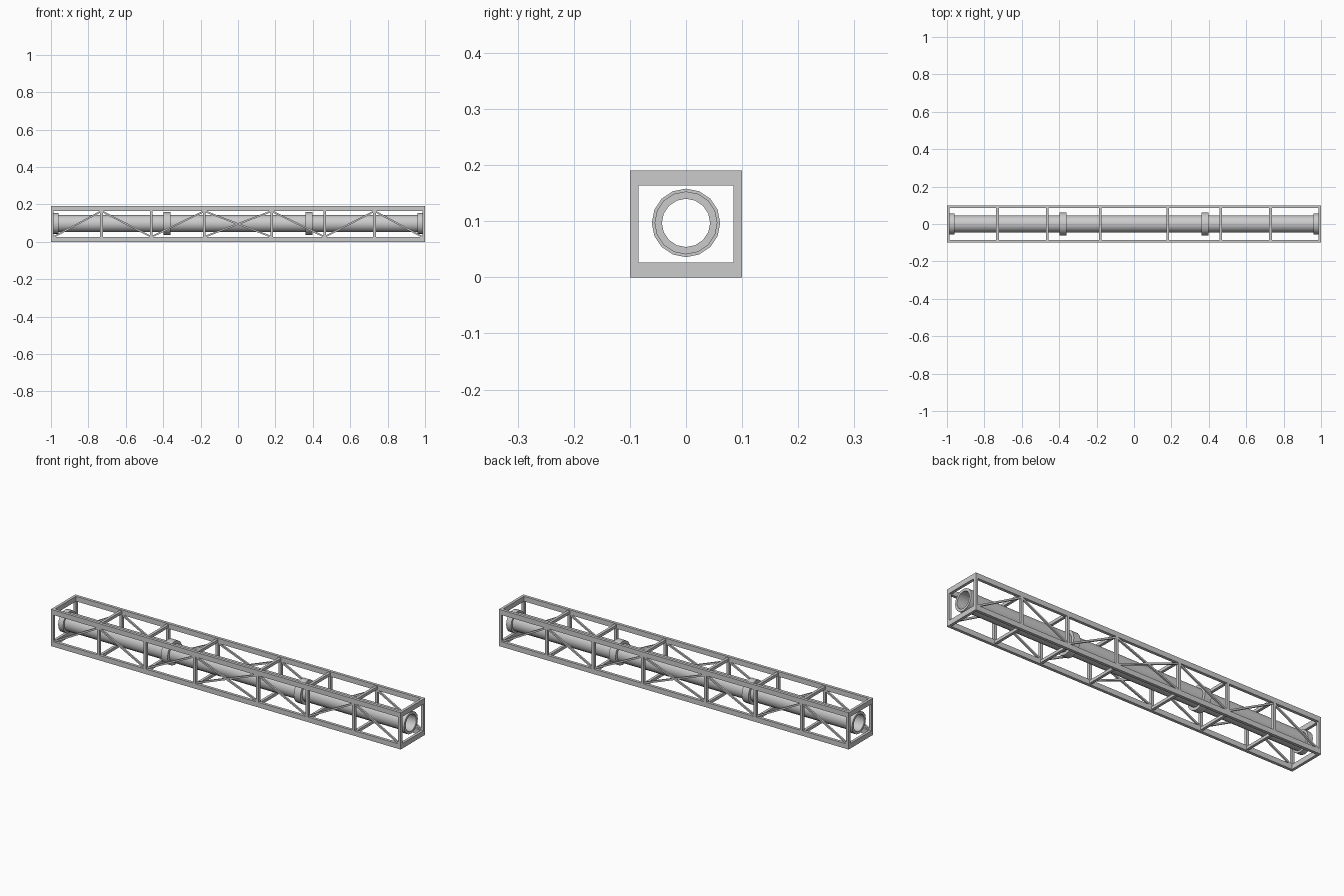
import bpy, bmesh, math
from mathutils import Vector

if "Cube" in bpy.data.objects:
    bpy.data.objects.remove(bpy.data.objects["Cube"])

Z0, Z1 = 0.0, 0.19          # frame bottom / top
CH, CW = 0.026, 0.015       # chord height / width
YC = 0.1 - CW / 2           # side plane of the truss
AX = 0.097                  # pipe axis height


def finish(name, bm, smooth=False):
    bmesh.ops.recalc_face_normals(bm, faces=bm.faces)
    me = bpy.data.meshes.new(name)
    bm.to_mesh(me)
    bm.free()
    ob = bpy.data.objects.new(name, me)
    bpy.context.collection.objects.link(ob)
    if smooth:
        bpy.context.view_layer.objects.active = ob
        ob.select_set(True)
        bpy.ops.object.shade_smooth_by_angle(angle=math.radians(35))
        ob.select_set(False)
    return ob


def box(name, centre, size):
    bm = bmesh.new()
    bmesh.ops.create_cube(bm, size=1)
    for v in bm.verts:
        v.co = Vector([c + a * s for c, a, s in zip(centre, v.co, size)])
    return finish(name, bm)


def brace(name, xa, za, xb, zb, y, t=0.009):
    ob = box(name, (0, 0, 0), (math.hypot(xb - xa, zb - za), t, t))
    ob.location = ((xa + xb) / 2, y, (za + zb) / 2)
    ob.rotation_euler.y = -math.atan2(zb - za, xb - xa)
    return ob


def ring(name, x, length, r_out, r_in, sides=16):
    # closed rectangular section swept round the x axis
    bm = bmesh.new()
    prof = [(x - length / 2, r_out), (x + length / 2, r_out),
            (x + length / 2, r_in), (x - length / 2, r_in)]
    rows = []
    for i in range(sides):
        a = 2 * math.pi * i / sides
        rows.append([bm.verts.new((px, r * math.cos(a), AX + r * math.sin(a)))
                     for px, r in prof])
    for i in range(sides):
        p, q = rows[i], rows[(i + 1) % sides]
        for j in range(4):
            k = (j + 1) % 4
            bm.faces.new((p[j], p[k], q[k], q[j]))
    return finish(name, bm, True)


stations = [-0.73, -0.463, -0.18, 0.18, 0.463, 0.73]
zb, zt = Z0 + CH, Z1 - CH

# long chords
for y in (-YC, YC):
    for label, z in (("bottom", CH / 2), ("top", Z1 - CH / 2)):
        box(label + "_chord", (0, y, z), (2, CW, CH))

# posts and crossbars, with end frames
for x in [-0.993] + stations + [0.993]:
    end = abs(x) > 0.9
    w = 0.014
    for y in (-YC, YC):
        box("post", (x, y, Z1 / 2), (w, CW, zt - zb + 0.004))
    h = CH if end else 0.015
    for label, z in (("bottom", CH / 2), ("top", Z1 - CH / 2)):
        box(label + "_crossbar", (x, 0, z), (w, 2 * YC - CW + 0.004, h))

# diagonal braces on both sides
for y in (-YC, YC):
    for s in (-1, 1):
        brace("end_diagonal", s * 0.985, zb, s * 0.73, zt, y)
        brace("outer_diagonal", s * 0.73, zt, s * 0.463, zb, y)
        brace("inner_diagonal", s * 0.463, zb, s * 0.18, zt, y)
        brace("centre_diagonal", s * 0.18, zt, -s * 0.18, zb, y)

# pipe with end flanges and couplings
ring("pipe", 0, 1.97, 0.0455, 0.043)
for s in (-1, 1):
    ring("end_flange", s * 0.975, 0.028, 0.056, 0.043)
    ring("coupling", s * 0.38, 0.038, 0.061, 0.044)
